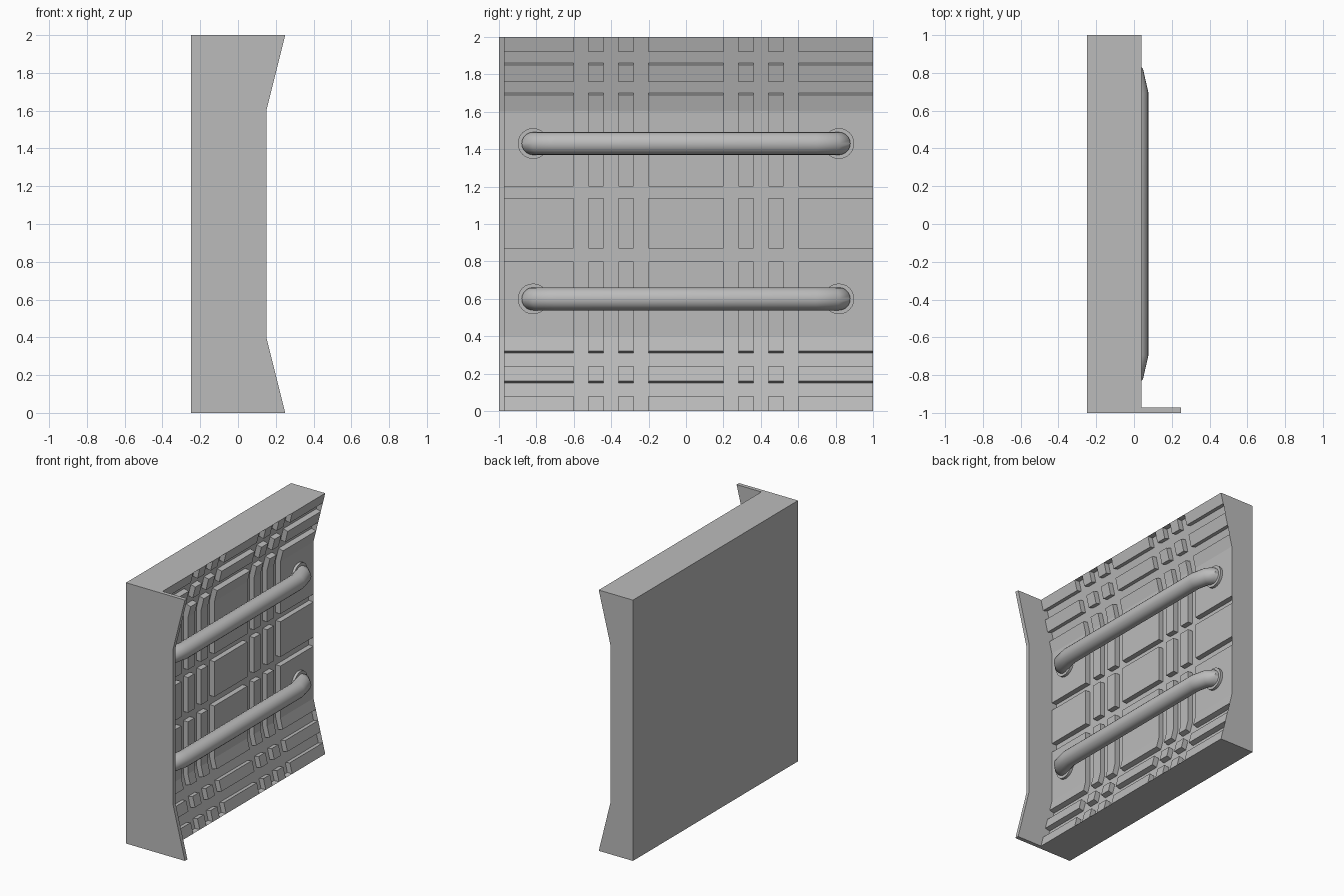
import bpy, bmesh, math
from mathutils import Vector

if "Cube" in bpy.data.objects:
    bpy.data.objects.remove(bpy.data.objects["Cube"])

BACK, MID, FLARE, DEPTH = -0.25, -0.06, 0.1, 0.04
Y0, Y1 = -0.97, 1.0

grey = bpy.data.materials.new("wall grey")
grey.diffuse_color = (0.5, 0.5, 0.5, 1)
grey.use_nodes = True
grey.node_tree.nodes["Principled BSDF"].inputs["Base Color"].default_value = grey.diffuse_color


def finish(name, bm, smooth=False, recalc=True):
    if recalc:
        bmesh.ops.recalc_face_normals(bm, faces=bm.faces)
    me = bpy.data.meshes.new(name)
    bm.to_mesh(me)
    bm.free()
    me.materials.append(grey)
    ob = bpy.data.objects.new(name, me)
    bpy.context.collection.objects.link(ob)
    if smooth:
        bpy.context.view_layer.objects.active = ob
        ob.select_set(True)
        bpy.ops.object.shade_smooth_by_angle(angle=math.radians(40))
        ob.select_set(False)
    return ob


def face(bm, pts):
    return bm.faces.new([bm.verts.new(p) for p in pts])


def outer(z):
    # wall front: flat in the middle, flared at top and bottom
    return MID + FLARE * max(0, 0.4 - z, z - 1.6) / 0.4


def inner(z):
    # groove floor below the front point at height z, square to the slope
    a = math.atan2(FLARE, 0.4)
    if z in (0, 2):
        return outer(z) - DEPTH / math.cos(a), z
    s = a if z < 0.4 else -a if z > 1.6 else a / 2 if z == 0.4 else -a / 2 if z == 1.6 else 0
    d = DEPTH / math.cos(a / 2) if z in (0.4, 1.6) else DEPTH
    return outer(z) - d * math.cos(s), z - d * math.sin(s)


# end plate at the front
bm = bmesh.new()
prof = [(BACK, 0)] + [(outer(z) + 0.21, z) for z in (0, 0.4, 1.6, 2)] + [(BACK, 2)]
f = face(bm, [(x, -1, z) for x, z in prof])
r = bmesh.ops.extrude_face_region(bm, geom=[f])
bmesh.ops.translate(bm, verts=[v for v in r["geom"] if isinstance(v, bmesh.types.BMVert)], vec=(0, 0.03, 0))
finish("end_plate", bm)

# wall shell: back, top, bottom, far end and the groove floor
bm = bmesh.new()
face(bm, [(BACK, Y0, 0), (BACK, Y0, 2), (BACK, Y1, 2), (BACK, Y1, 0)])
face(bm, [(BACK, Y0, 2), (outer(2), Y0, 2), (outer(2), Y1, 2), (BACK, Y1, 2)])
face(bm, [(BACK, Y0, 0), (BACK, Y1, 0), (outer(0), Y1, 0), (outer(0), Y0, 0)])
face(bm, [(BACK, Y1, 0), (BACK, Y1, 2)] + [(outer(z), Y1, z) for z in (2, 1.6, 0.4, 0)])
for za, zb in ((0, 0.4), (0.4, 1.6), (1.6, 2)):
    (xa, a), (xb, b) = inner(za), inner(zb)
    face(bm, [(xa, Y0, a), (xa, Y1, a), (xb, Y1, b), (xb, Y0, b)])
finish("wall_shell", bm, recalc=False)

# raised panels between the grooves
cols = [(Y0, -0.6), (-0.52, -0.44), (-0.36, -0.28), (-0.2, 0.2), (0.28, 0.36), (0.44, 0.52), (0.6, Y1)]
rows = [(0, 0.08), (0.16, 0.24), (0.32, 0.8), (0.87, 1.14), (1.2, 1.69), (1.76, 1.85), (1.92, 2)]
bm = bmesh.new()
for ya, yb in cols:
    for za, zb in rows:
        zs = [za] + [z for z in (0.4, 1.6) if za < z < zb] + [zb]
        o = [(outer(z), z) for z in zs]
        i = [inner(z) for z in zs]
        for k in range(len(zs) - 1):
            (xa, a), (xb, b) = o[k], o[k + 1]
            face(bm, [(xa, ya, a), (xa, yb, a), (xb, yb, b), (xb, ya, b)])
        side = o + i[::-1]
        if ya != Y0:
            face(bm, [(x, ya, z) for x, z in reversed(side)][::-1])
        if yb != Y1:
            face(bm, [(x, yb, z) for x, z in reversed(side)])
        if za != 0:
            (xo, zo), (xi, zi) = o[0], i[0]
            face(bm, [(xi, ya, zi), (xi, yb, zi), (xo, yb, zo), (xo, ya, zo)])
        if zb != 2:
            (xo, zo), (xi, zi) = o[-1], i[-1]
            face(bm, [(xo, ya, zo), (xo, yb, zo), (xi, yb, zi), (xi, ya, zi)])
finish("raised_panels", bm, recalc=False)


# rails: a tube swept along a bent path into the wall at both ends
def rail(name, zc, r=0.061, n=20):
    half = [(-0.11, 0.817), (-0.035, 0.817), (-0.008, 0.79), (0.015, 0.69)]
    path = [Vector((x, -y)) for x, y in half] + [Vector(p) for p in reversed(half)]
    bm = bmesh.new()
    rings = []
    for k, p in enumerate(path):
        t0 = (p - path[k - 1]).normalized() if k else (path[1] - p).normalized()
        t1 = (path[k + 1] - p).normalized() if k < len(path) - 1 else t0
        t = (t0 + t1).normalized()
        side = Vector((t.y, -t.x)) * (r / t.dot(t0))
        rings.append([bm.verts.new((p.x + side.x * math.cos(a), p.y + side.y * math.cos(a), zc + r * math.sin(a)))
                      for a in (2 * math.pi * j / n for j in range(n))])
    for A, B in zip(rings, rings[1:]):
        for j in range(n):
            bm.faces.new((A[j], A[(j + 1) % n], B[(j + 1) % n], B[j]))
    finish(name, bm, smooth=True)


# round flange where a rail meets the wall
def flange(name, y, zc):
    bm = bmesh.new()
    bmesh.ops.create_cone(bm, cap_ends=True, segments=24, radius1=0.082, radius2=0.082, depth=0.03)
    for v in bm.verts:
        v.co = Vector((v.co.z + MID + 0.005, v.co.y + y, v.co.x + zc))
    finish(name, bm, smooth=True)


for label, zc in (("lower", 0.6), ("upper", 1.43)):
    rail(label + "_rail", zc)
    for end, s in (("near", -1), ("far", 1)):
        flange(f"{label}_{end}_flange", s * 0.817, zc)
